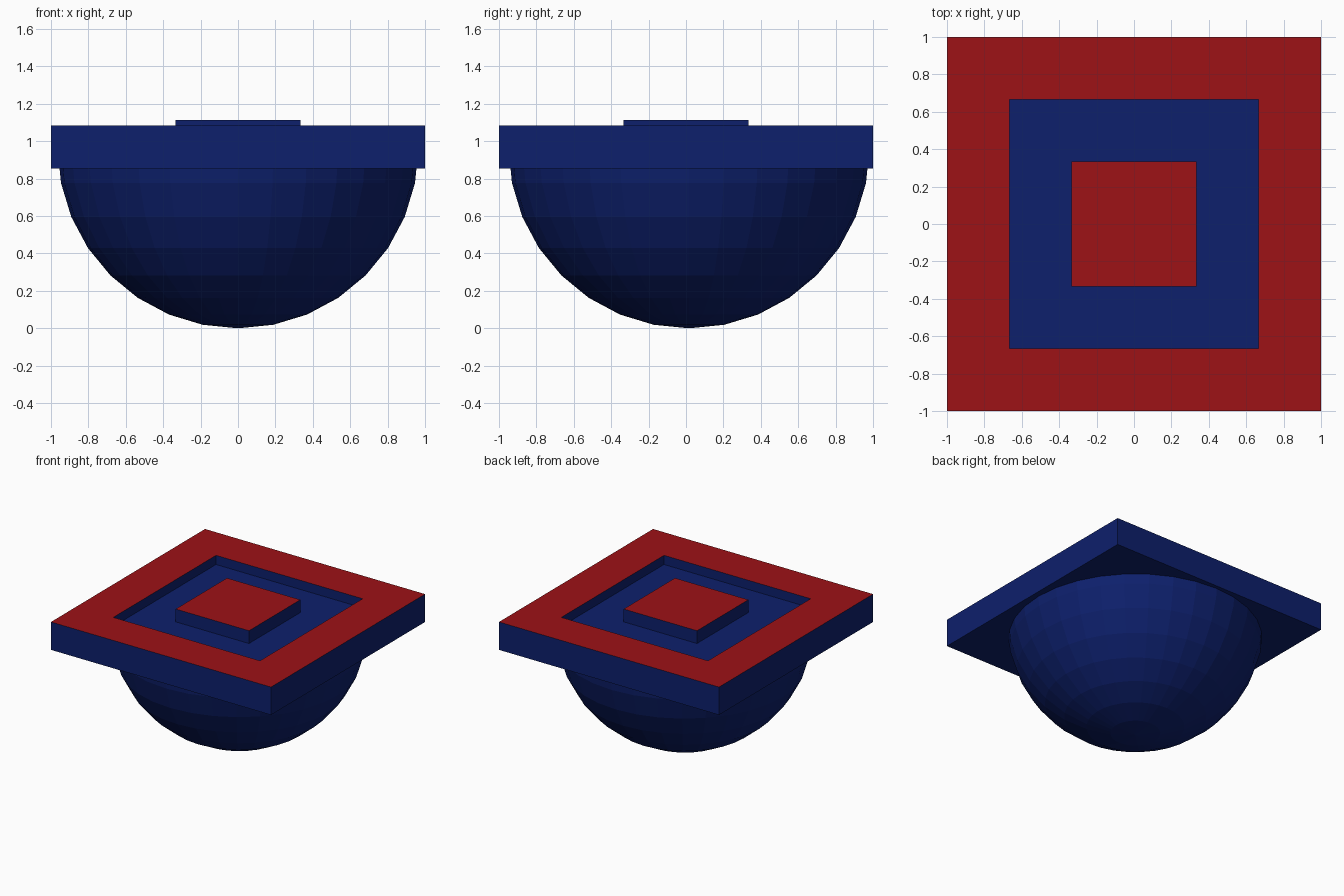
import bpy, bmesh
from mathutils import Matrix, Vector

if "Cube" in bpy.data.objects:
    bpy.data.objects.remove(bpy.data.objects["Cube"])


def material(name, color):
    mat = bpy.data.materials.new(name)
    mat.diffuse_color = color
    mat.use_nodes = True
    mat.node_tree.nodes["Principled BSDF"].inputs["Base Color"].default_value = mat.diffuse_color
    return mat


def make_object(name, bm, mats):
    bmesh.ops.recalc_face_normals(bm, faces=bm.faces[:])
    mesh = bpy.data.meshes.new(name)
    bm.to_mesh(mesh)
    bm.free()
    for mat in mats:
        mesh.materials.append(mat)
    obj = bpy.data.objects.new(name, mesh)
    bpy.context.collection.objects.link(obj)
    return obj


blue = material("blue", (0.004, 0.014, 0.150, 1))
red = material("red", (0.340, 0.006, 0.008, 1))

BOTTOM, TOP, FLOOR, PAD = 0.854, 1.083, 1.008, 1.113

# Square plate with a sunken tray and a raised central pad
bm = bmesh.new()
bmesh.ops.create_cube(bm, size=1, matrix=Matrix.Translation((0, 0, (BOTTOM + TOP) / 2))
                      @ Matrix.Diagonal((2, 2, TOP - BOTTOM, 1)))
bm.normal_update()
face = max(bm.faces, key=lambda f: f.calc_center_median().z)
for step in (FLOOR - TOP, PAD - FLOOR):
    bmesh.ops.inset_region(bm, faces=[face], thickness=1 / 3, use_even_offset=True)
    face = bmesh.ops.extrude_discrete_faces(bm, faces=[face])["faces"][0]
    bmesh.ops.translate(bm, verts=face.verts[:], vec=Vector((0, 0, step)))
bm.normal_update()

# Red on the rim top and pad top, blue elsewhere
for f in bm.faces:
    f.material_index = int(min(v.co.z for v in f.verts) > TOP - 0.01)
make_object("square_plate", bm, (blue, red))

# Faceted half-sphere underneath, closed inside the plate
R = 0.965
bm = bmesh.new()
bmesh.ops.create_uvsphere(bm, u_segments=32, v_segments=16, radius=R)
bmesh.ops.delete(bm, geom=[v for v in bm.verts if v.co.z > 0.01], context='VERTS')
bmesh.ops.holes_fill(bm, edges=[e for e in bm.edges if e.is_boundary])
bmesh.ops.translate(bm, verts=bm.verts[:], vec=Vector((0, 0.016, R)))
make_object("round_underside", bm, (blue,))
